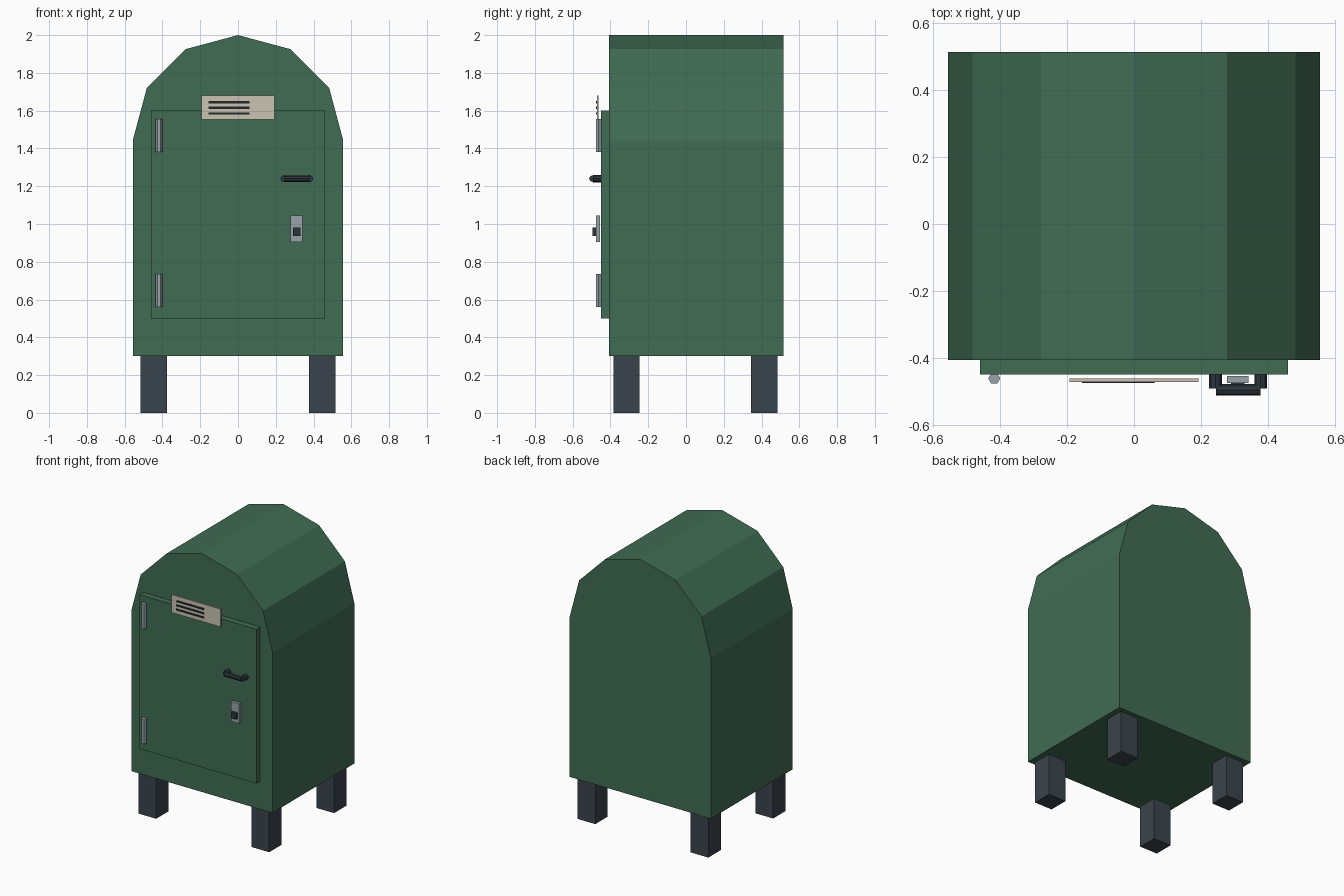
import bpy, bmesh
from math import cos, sin, pi
from mathutils import Matrix, Vector

old = bpy.data.objects.get("Cube")
if old:
    bpy.data.objects.remove(old)


def material(name, hex_code):
    # sRGB hex to linear colour
    srgb = [int(hex_code[i:i + 2], 16) / 255 for i in (0, 2, 4)]
    col = [((c + 0.055) / 1.055) ** 2.4 for c in srgb] + [1]
    m = bpy.data.materials.new(name)
    m.use_nodes = True
    m.diffuse_color = col
    m.node_tree.nodes["Principled BSDF"].inputs["Base Color"].default_value = col
    return m


green = material("green paint", "406C54")
slate = material("slate leg", "3A444C")
dark = material("dark metal", "2C363D")
steel = material("light steel", "99A3A8")
cream = material("cream label", "CBC4B4")
ink = material("black print", "20272A")


def finish(name, bm, mat):
    bmesh.ops.recalc_face_normals(bm, faces=bm.faces)
    me = bpy.data.meshes.new(name)
    bm.to_mesh(me)
    bm.free()
    me.materials.append(mat)
    ob = bpy.data.objects.new(name, me)
    bpy.context.scene.collection.objects.link(ob)
    return ob


def box(name, x, y, z, mat):
    # Each range is a (low, high) pair
    bm = bmesh.new()
    bmesh.ops.create_cube(bm, size=1)
    for v in bm.verts:
        v.co = [(a + b) / 2 + c * (b - a) for (a, b), c in zip((x, y, z), v.co)]
    return finish(name, bm, mat)


def rod(name, start, end, radius, sides, mat):
    a, b = Vector(start), Vector(end)
    turn = (b - a).to_track_quat('Z', 'Y').to_matrix().to_4x4()
    spin = Matrix.Rotation(pi / 2, 4, 'Z')
    bm = bmesh.new()
    bmesh.ops.create_cone(bm, cap_ends=True, segments=sides, radius1=radius, radius2=radius,
                          depth=(b - a).length,
                          matrix=Matrix.Translation((a + b) / 2) @ turn @ spin)
    return finish(name, bm, mat)


# Body with a six-sided arched roof
R, SPRING, FRONT, BACK = 0.557, 1.443, -0.407, 0.515
outline = [(-R, 0.3), (R, 0.3)]
outline += [(R * cos(i * pi / 6), SPRING + R * sin(i * pi / 6)) for i in range(7)]
bm = bmesh.new()
face = bm.faces.new([bm.verts.new((x, FRONT, z)) for x, z in outline])
moved = bmesh.ops.extrude_face_region(bm, geom=[face], use_keep_orig=True)["geom"]
bmesh.ops.translate(bm, vec=(0, BACK - FRONT, 0),
                    verts=[g for g in moved if isinstance(g, bmesh.types.BMVert)])
finish("body", bm, green)

# Four legs
for side, x in (("right", -0.446), ("left", 0.446)):
    for end, y in (("front", -0.315), ("back", 0.415)):
        box(f"{end}_{side}_leg", (x - 0.07, x + 0.07), (y - 0.07, y + 0.07), (0, 0.3), slate)

# Door and its hinges
box("door", (-0.46, 0.46), (-0.45, FRONT), (0.5, 1.6), green)
for name, z in (("lower_hinge", 0.56), ("upper_hinge", 1.38)):
    rod(name, (-0.418, -0.462, z), (-0.418, -0.462, z + 0.175), 0.018, 6, steel)

# Label plate with three printed lines
box("label_plate", (-0.193, 0.193), (-0.472, -0.462), (1.553, 1.68), cream)
for i in range(3):
    z = 1.585 + 0.03 * i
    box(f"label_line_{i + 1}", (-0.155, 0.062), (-0.476, -0.471), (z - 0.006, z + 0.006), ink)

# Pull handle
for name, x in (("handle_right_stem", 0.244), ("handle_left_stem", 0.379)):
    rod(name, (x, -0.45, 1.24), (x, -0.492, 1.24), 0.019, 8, dark)
rod("handle_bar", (0.245, -0.496, 1.24), (0.378, -0.496, 1.24), 0.017, 8, dark)

# Lock plate and keyhole block
box("lock_plate", (0.278, 0.342), (-0.476, -0.455), (0.905, 1.045), steel)
box("keyhole_block", (0.29, 0.33), (-0.495, -0.475), (0.937, 0.981), dark)
